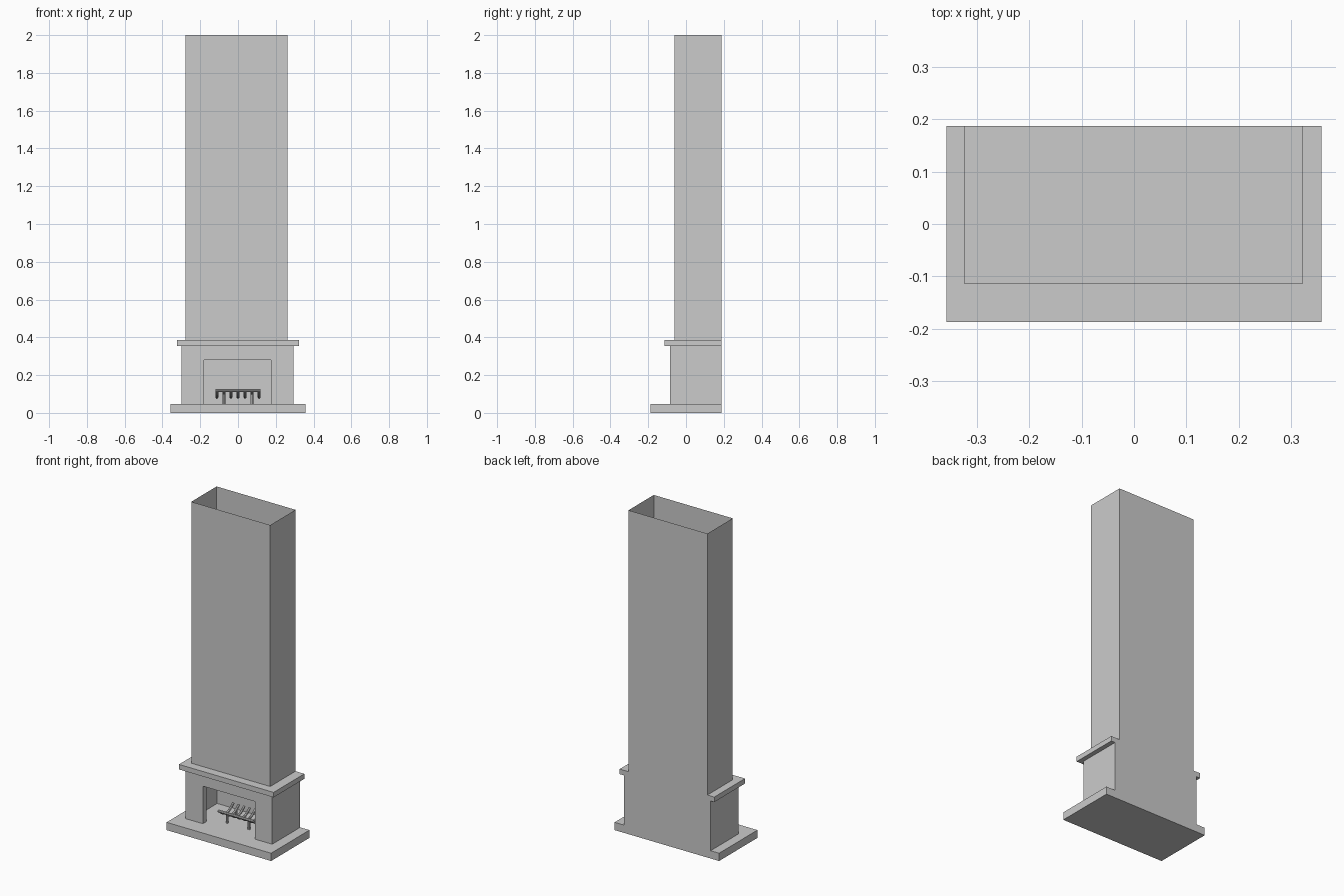
import bpy, bmesh, math

if "Cube" in bpy.data.objects:
    bpy.data.objects.remove(bpy.data.objects["Cube"])


def box(name, x, y, z, open_ends=False):
    """Axis-aligned box from (min, max) pairs; optionally without top and bottom."""
    bm = bmesh.new()
    bmesh.ops.create_cube(bm, size=1)
    for v in bm.verts:
        v.co = [r[0] if c < 0 else r[1] for c, r in zip(v.co, (x, y, z))]
    if open_ends:
        bm.normal_update()
        ends = [f for f in bm.faces if abs(f.normal.z) > 0.9]
        bmesh.ops.delete(bm, geom=ends, context='FACES_ONLY')
    mesh = bpy.data.meshes.new(name)
    bm.to_mesh(mesh)
    bm.free()
    ob = bpy.data.objects.new(name, mesh)
    bpy.context.collection.objects.link(ob)
    return ob


def select(ob):
    bpy.ops.object.select_all(action='DESELECT')
    ob.select_set(True)
    bpy.context.view_layer.objects.active = ob


def cut(ob, cutter):
    select(ob)
    mod = ob.modifiers.new("cut", 'BOOLEAN')
    mod.operation, mod.solver, mod.object = 'DIFFERENCE', 'EXACT', cutter
    bpy.ops.object.modifier_apply(modifier=mod.name)
    bpy.data.objects.remove(cutter)


def rod(name, points, radius):
    """Round metal rod along a path."""
    cu = bpy.data.curves.new(name, 'CURVE')
    cu.dimensions = '3D'
    cu.bevel_depth, cu.bevel_resolution, cu.use_fill_caps = radius, 2, True
    sp = cu.splines.new('POLY')
    sp.points.add(len(points) - 1)
    for p, co in zip(sp.points, points):
        p.co = (*co, 1)
    ob = bpy.data.objects.new(name, cu)
    bpy.context.collection.objects.link(ob)
    select(ob)
    bpy.ops.object.convert(target='MESH')
    ob = bpy.context.object
    bpy.ops.object.shade_smooth_by_angle(angle=math.radians(40))
    return ob


BACK = 0.187

# Hearth slab, mantel shelf and thin open chimney breast
box("hearth", (-0.357, 0.357), (-0.187, BACK), (0, 0.048))
box("mantel_shelf", (-0.324, 0.322), (-0.113, BACK), (0.355, 0.386))
box("chimney", (-0.277, 0.262), (-0.06, BACK), (0.386, 2.0), open_ends=True)

# Surround: hollow firebox behind a front opening
surround = box("surround", (-0.299, 0.294), (-0.086, BACK), (0.048, 0.355))
cut(surround, box("firebox_cutter", (-0.268, 0.263), (-0.05, 0.18), (0.0, 0.335)))
cut(surround, box("opening_cutter", (-0.18, 0.175), (-0.2, 0.0), (0.0, 0.28)))

# Fire grate: front rail, sagging bars and four feet
Y0, Y1, TOP, SAG = -0.02, 0.115, 0.118, 0.036
rod("grate_front_rail", [(-0.12, Y0, TOP), (0.12, Y0, TOP)], 0.008)
for i in range(7):
    x = -0.112 + i * 0.0373
    path = [(x, Y0 + (Y1 - Y0) * t / 10, TOP - SAG * math.sin(math.pi * t / 10))
            for t in range(11)]
    rod("grate_bar", path, 0.0075)
for x in (-0.075, 0.073):
    for y in (0.003, 0.09):
        rod("grate_foot", [(x, y, 0.046), (x, y, 0.098)], 0.008)
